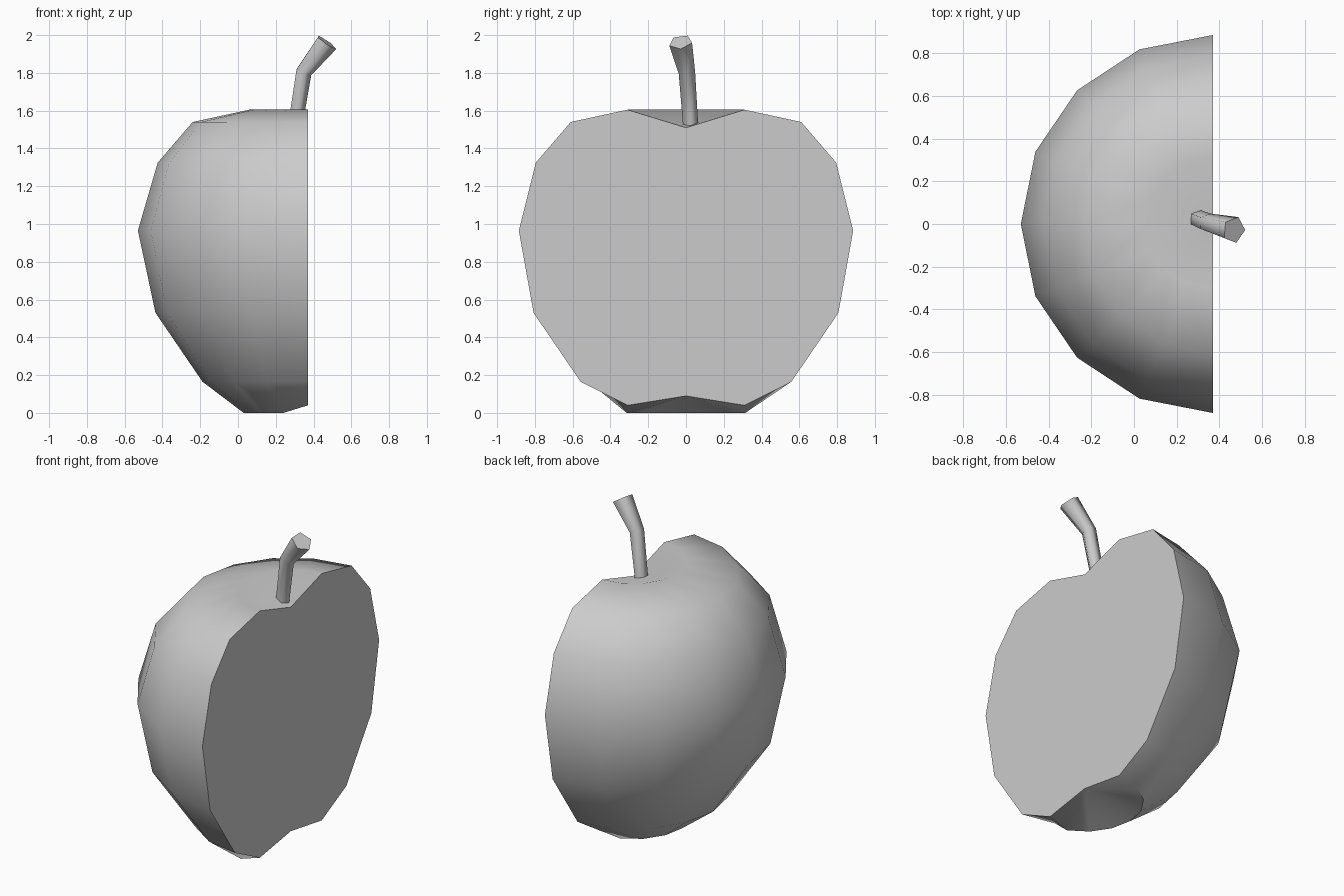
import bpy, bmesh
from math import sin, cos, pi, radians
from mathutils import Vector

if "Cube" in bpy.data.objects:
    bpy.data.objects.remove(bpy.data.objects["Cube"])

CUT_X = 0.37


def make_object(name, bm, angle):
    bmesh.ops.recalc_face_normals(bm, faces=bm.faces)
    mesh = bpy.data.meshes.new(name)
    bm.to_mesh(mesh)
    bm.free()
    obj = bpy.data.objects.new(name, mesh)
    bpy.context.collection.objects.link(obj)
    bpy.ops.object.select_all(action='DESELECT')
    obj.select_set(True)
    bpy.context.view_layer.objects.active = obj
    bpy.ops.object.shade_smooth_by_angle(angle=radians(angle))
    return obj


# Halved fruit: profile (radius, z) swept through half a turn
profile = [(0.31, 1.605), (0.61, 1.54), (0.795, 1.325), (0.90, 0.965),
           (0.807, 0.53), (0.558, 0.165), (0.34, 0.0)]
bm = bmesh.new()
top = bm.verts.new((CUT_X, 0, 1.51))
bottom = bm.verts.new((CUT_X, 0, 0.09))
columns = []
for i in range(9):
    a = pi / 2 + pi * i / 8
    column = []
    for r, z in profile:
        ry = 0.885 if r == 0.90 else r
        if z == 0 and i in (0, 8):      # base lip pinches up at the cut
            r, ry, z = 0.31, 0.31, 0.04
        x = CUT_X + (0 if i in (0, 8) else r * cos(a))
        column.append(bm.verts.new((x, ry * sin(a), z)))
    columns.append(column)
for c, d in zip(columns, columns[1:]):
    bm.faces.new((top, c[0], d[0]))
    bm.faces.new((bottom, d[-1], c[-1]))
    for j in range(len(c) - 1):
        bm.faces.new((c[j], c[j + 1], d[j + 1], d[j]))
# Flat cut face
bm.faces.new([top] + columns[0] + [bottom] + columns[-1][::-1])
make_object("apple_half", bm, 48)

# Bent five-sided stem: (centre, axis direction, radius)
path = [((0.298, 0.025, 1.515), (0.05, 0, 1), 0.042),
        ((0.345, 0.005, 1.805), (0.42, -0.12, 1), 0.046),
        ((0.468, -0.028, 1.963), (0.57, -0.15, 0.82), 0.064)]
bm = bmesh.new()
rings = []
for centre, axis, r in path:
    t = Vector(axis).normalized()
    u = Vector((0, 1, 0)).cross(t).normalized()
    v = t.cross(u)
    rings.append([bm.verts.new(Vector(centre) + r * (u * cos(k * 2 * pi / 5) + v * sin(k * 2 * pi / 5)))
                  for k in range(5)])
for lo, hi in zip(rings, rings[1:]):
    for k in range(5):
        n = (k + 1) % 5
        bm.faces.new((lo[k], lo[n], hi[n], hi[k]))
bm.faces.new(rings[0][::-1])
bm.faces.new(rings[-1])
make_object("stem", bm, 75)
